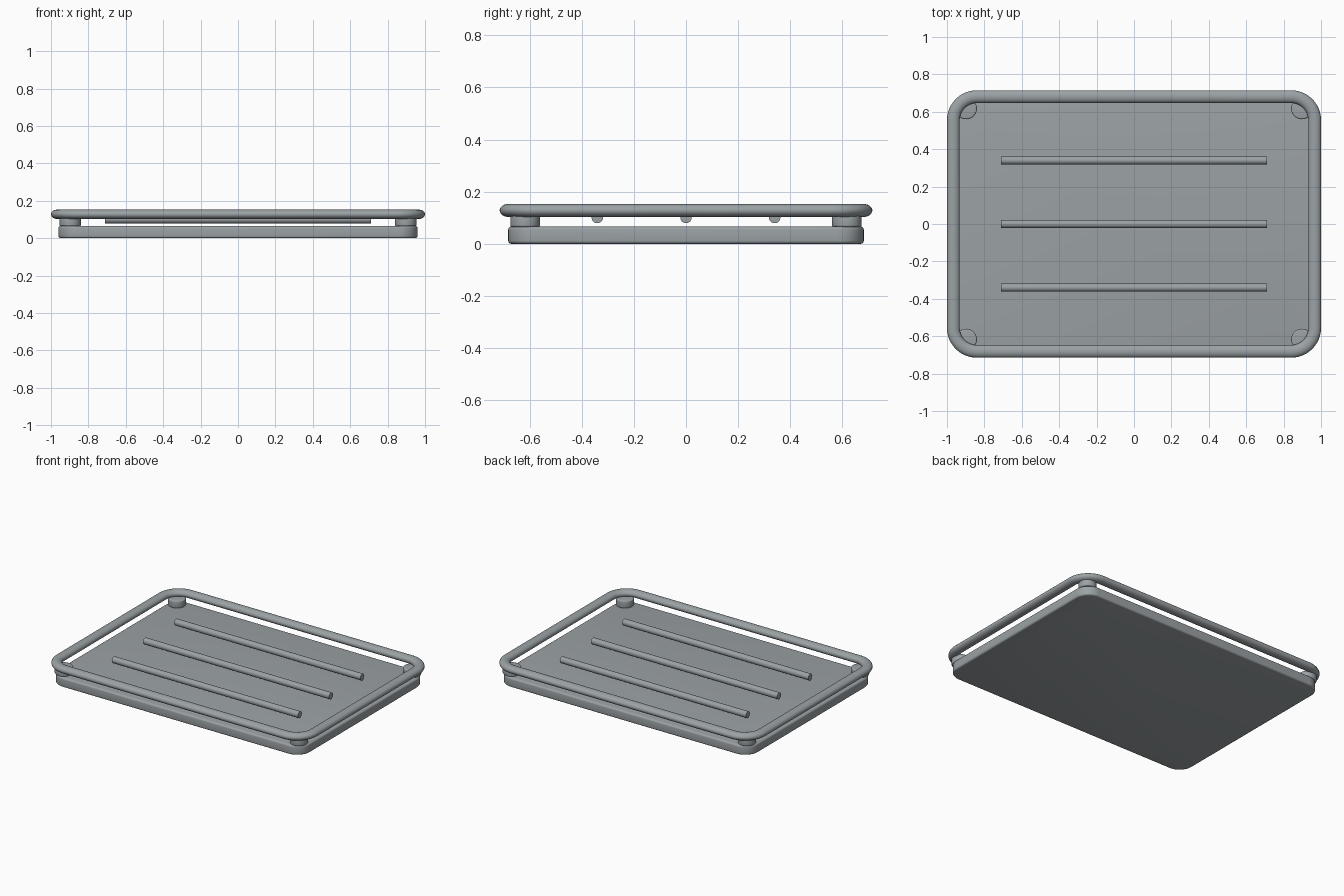
import bpy
import bmesh
from math import sin, cos, pi, radians

cube = bpy.data.objects.get("Cube")
if cube:
    bpy.data.objects.remove(cube, do_unlink=True)

grey = bpy.data.materials.new("blue_grey_metal")
grey.use_nodes = True
color = (0.33, 0.36, 0.375, 1)
grey.diffuse_color = color
grey.node_tree.nodes["Principled BSDF"].inputs["Base Color"].default_value = color


def rounded_rect(hx, hy, r, z, steps=12):
    """Outline of a rectangle with round corners; r = hx = hy gives a circle."""
    pts = []
    for q, (sx, sy) in enumerate([(1, 1), (-1, 1), (-1, -1), (1, -1)]):
        for i in range(steps + 1):
            a = (q + i / steps) * pi / 2
            pts.append((sx * (hx - r) + r * cos(a), sy * (hy - r) + r * sin(a), z))
    return pts


def loft(name, loops, closed=False):
    """Skin a stack of outlines, capping the ends unless it closes on itself."""
    bm = bmesh.new()
    rings = [[bm.verts.new(p) for p in loop] for loop in loops]
    n = len(rings[0])
    pairs = list(zip(rings, rings[1:]))
    if closed:
        pairs.append((rings[-1], rings[0]))
    else:
        bm.faces.new(rings[0][::-1])
        bm.faces.new(rings[-1])
    for low, high in pairs:
        for i in range(n):
            j = (i + 1) % n
            bm.faces.new((low[i], low[j], high[j], high[i]))
    bmesh.ops.remove_doubles(bm, verts=bm.verts, dist=1e-5)
    bmesh.ops.recalc_face_normals(bm, faces=bm.faces)
    mesh = bpy.data.meshes.new(name)
    bm.to_mesh(mesh)
    bm.free()
    mesh.materials.append(grey)
    obj = bpy.data.objects.new(name, mesh)
    bpy.context.collection.objects.link(obj)
    bpy.ops.object.select_all(action='DESELECT')
    obj.select_set(True)
    bpy.context.view_layer.objects.active = obj
    bpy.ops.object.shade_smooth_by_angle(angle=radians(35))
    return obj


def slab(name, hx, hy, r, z0, z1, bevel):
    """Rounded slab with softened top and bottom edges."""
    loops = []
    for z, sign in ((z0 + bevel, -1), (z1 - bevel, 1)):
        for i in range(5):
            a = i / 4 * pi / 2
            if sign < 0:
                a = pi / 2 - a
            inset = bevel * (1 - cos(a))
            loops.append(rounded_rect(hx - inset, hy - inset, r - inset,
                                      z + sign * bevel * sin(a)))
    return loft(name, loops)


# Base tray
slab("base_plate", 0.96, 0.682, 0.1, 0, 0.066, 0.012)

# Raised rail: flattened round section swept around a rounded rectangle
rail = []
for i in range(24):
    t = 2 * pi * i / 24
    d = 0.034 * cos(t)
    rail.append(rounded_rect(0.966 + d, 0.681 + d, 0.126 + d, 0.128 + 0.025 * sin(t)))
loft("top_rail", rail, closed=True)

# Corner posts between base and rail
for side, sx in (("left", 1), ("right", -1)):
    for end, sy in (("front", -1), ("back", 1)):
        post = slab(f"{end}_{side}_post", 0.057, 0.057, 0.057, 0.064, 0.116, 0.008)
        post.location = (sx * 0.897, sy * 0.617, 0)

# Cross rods running side to side
for name, y in (("front", -0.34), ("middle", 0), ("back", 0.34)):
    rod = loft(f"{name}_rod", [rounded_rect(0.022, 0.022, 0.022, z, 6) for z in (-0.71, 0.71)])
    rod.rotation_euler = (0, pi / 2, 0)
    rod.location = (0, y, 0.101)
